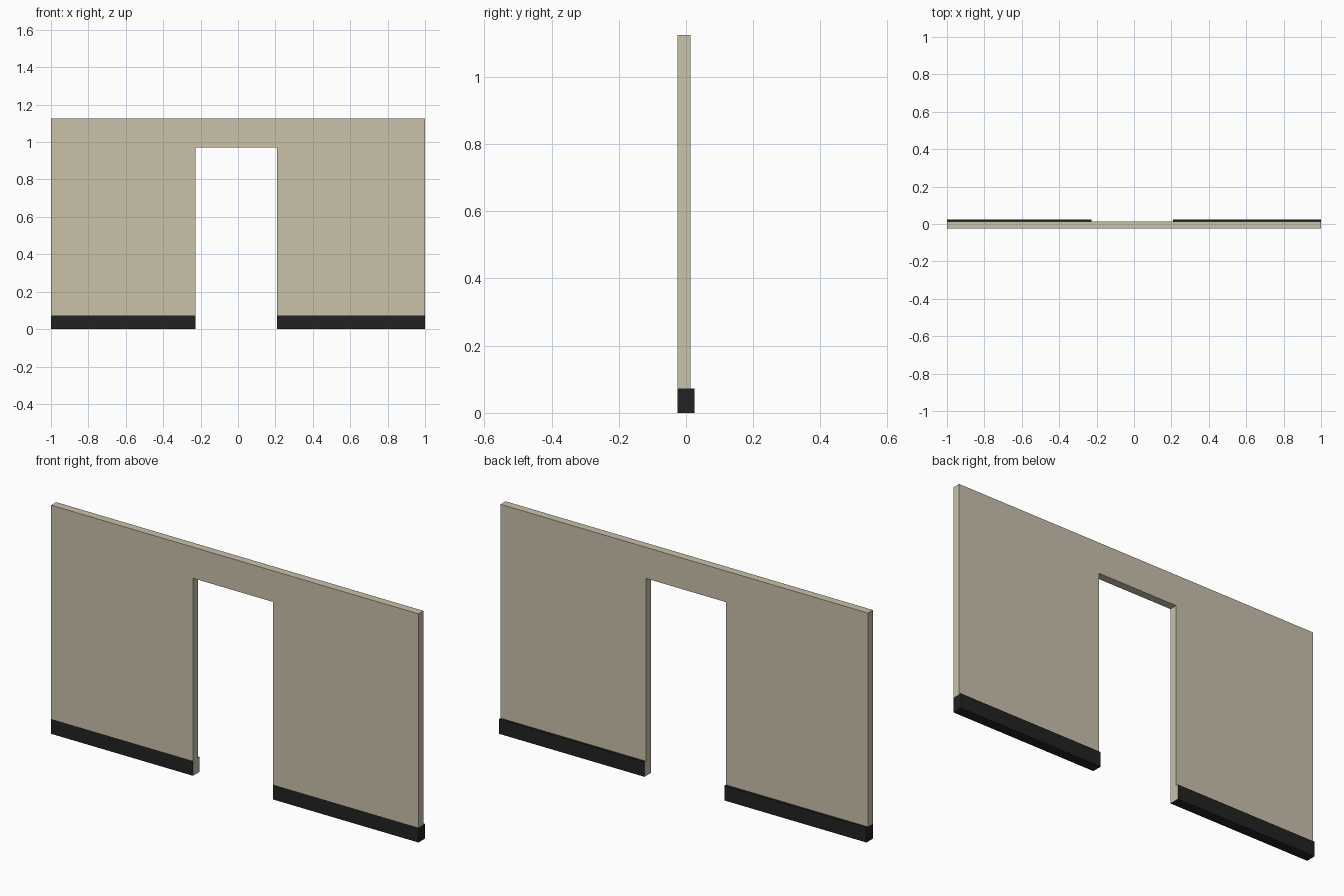
import bpy, bmesh

if "Cube" in bpy.data.objects:
    bpy.data.objects.remove(bpy.data.objects["Cube"])

L, R = -0.227, 0.209            # doorway sides
TOP, HEAD, BASE = 1.125, 0.972, 0.073
FRONT, BACK, TRIM = -0.025, 0.014, 0.025


def material(name, rgb):
    m = bpy.data.materials.new(name)
    m.diffuse_color = (*rgb, 1)
    m.use_nodes = True
    m.node_tree.nodes["Principled BSDF"].inputs["Base Color"].default_value = m.diffuse_color
    return m


mats = [material("beige paint", (0.578, 0.533, 0.402)),
        material("black skirting", (0.016, 0.016, 0.016))]


def extrude_profile(name, pts, y0, y1):
    """Extrude an x-z outline from y0 to y1 and paint the skirting band black."""
    bm = bmesh.new()
    face = bm.faces.new([bm.verts.new((x, y0, z)) for x, z in pts])
    ext = bmesh.ops.extrude_face_region(bm, geom=[face])["geom"]
    bmesh.ops.translate(bm, vec=(0, y1 - y0, 0),
                        verts=[g for g in ext if isinstance(g, bmesh.types.BMVert)])
    # cut the band edge into the wall
    bmesh.ops.bisect_plane(bm, geom=bm.verts[:] + bm.edges[:] + bm.faces[:],
                           plane_co=(0, 0, BASE), plane_no=(0, 0, 1))
    bmesh.ops.recalc_face_normals(bm, faces=bm.faces[:])
    for f in bm.faces:
        c = f.calc_center_median()
        jamb = abs(f.normal.x) > 0.9 and abs(c.x) < 0.5
        f.material_index = int(c.z < BASE + 0.001 and not jamb)
    me = bpy.data.meshes.new(name)
    bm.to_mesh(me)
    bm.free()
    for m in mats:
        me.materials.append(m)
    ob = bpy.data.objects.new(name, me)
    bpy.context.collection.objects.link(ob)


# wall with doorway
extrude_profile("wall", [(-1, 0), (L, 0), (L, HEAD), (R, HEAD),
                         (R, 0), (1, 0), (1, TOP), (-1, TOP)], FRONT, BACK)

# raised skirting boards along the back
for name, a, b in (("left_skirting", -1, L), ("right_skirting", R, 1)):
    extrude_profile(name, [(a, 0), (b, 0), (b, BASE), (a, BASE)], BACK, TRIM)
